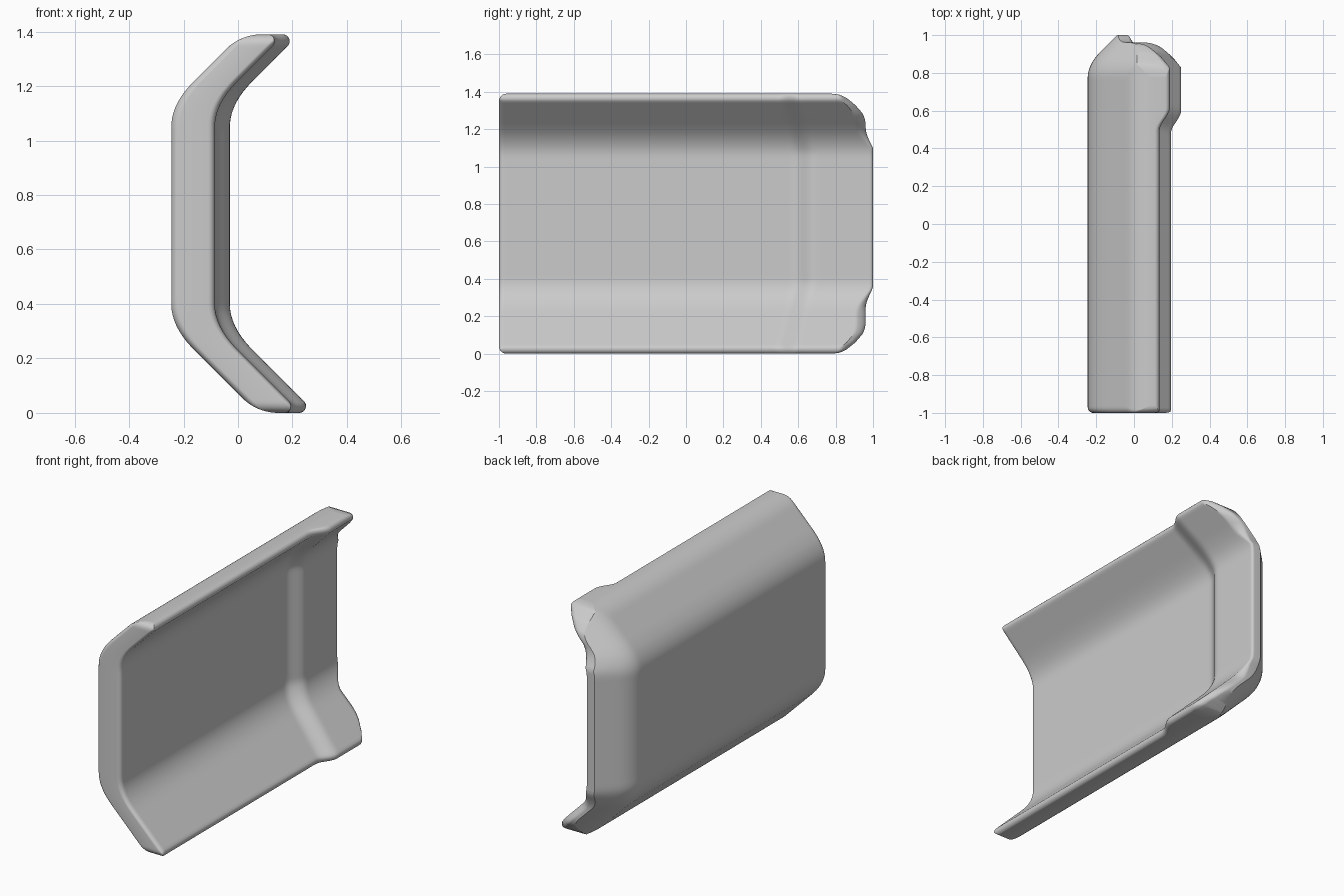
import bpy
import bmesh
from math import sqrt, radians

cube = bpy.data.objects.get("Cube")
if cube:
    bpy.data.objects.remove(cube)

MID, TOP, LOW = 0.725, 0.665, 0.725    # bend centre height, reach above and below it
WALL, LINER = 0.16, 0.055              # wall thickness, thickening near the back


def clamp(t):
    return max(0.0, min(1.0, t))


def smooth_step(t):
    t = clamp(t)
    return t * t * (3 - 2 * t)


def bend(t, k):
    """Ramp from flat to a 45 degree slope with a rounded corner."""
    if t <= -k:
        return 0.0
    return t if t >= k else (t + k) ** 2 / (4 * k)


def arc(d, r):
    return sqrt(max(0.0, r * r - (r - min(d, r)) ** 2))


def round_edge(d, r):
    """Quarter round at a square edge."""
    return r - arc(d, r)


def round_tip(d, r):
    """Round the sharp lip of the slanted flange."""
    return 2.414 * r - arc(d, r) - d if d < 1.707 * r else 0.0


def round_shoulder(d, r):
    """Round the blunt outer edge of the slanted flange."""
    return 0.414 * r - arc(d, r) + d if d < 0.293 * r else 0.0


CORNER = [(0, 0.78), (0.005, 0.82), (0.02, 0.855), (0.06, 0.905), (0.11, 0.948), (0.15, 0.96)]


def back_end(h, d):
    """Outline of the back end: full at the wall, stepped and cut at the flanges."""
    if h < 0.48:
        return 0.96 + 0.04 * clamp((0.48 - h) / 0.105) ** 1.5
    for (d0, y0), (d1, y1) in zip(CORNER, CORNER[1:]):
        if d <= d1:
            return y0 + (y1 - y0) * (d - d0) / (d1 - d0)
    return 0.96


def section(y, h, d, front, back):
    """Outer and inner x of the shell at one point."""
    slant = clamp((h - 0.37) / 0.12)
    base = -0.245 + bend(h - 0.41, 0.085)
    edge = min(d, 0.75 * (back - y)) if slant > 0 else d
    # outer side: flange shoulder, back chamfer, front rim
    cut_out = max(round_shoulder(d, 0.19),
                  bend(y - 0.845, 0.07) * (1 + 0.15 * slant),
                  round_edge(y - front, 0.03))
    # inner side: lip, back rim, front rim
    cut_in = max(round_tip(edge, 0.025 * slant),
                 round_edge(back - y, 0.015),
                 round_edge(y - front, 0.025))
    start = 0.57 - 0.09 * clamp((h - 0.35) / 0.35)
    inner = base + WALL + LINER * smooth_step((y - start) / 0.12) - cut_in
    return min(base + cut_out, inner - 0.012), inner


# Grid spacing, finer at the rims, bends and back
rim = [0.2 * (i / 18) ** 2 for i in range(18)]
body = [0.2 + i * 0.02 for i in range(60)]
heights = [r for r in rim] + [b for b in body if b < 1.19] + [1.39 - r for r in reversed(rim)]
fine = [0.03 * (i / 10) ** 2 for i in range(10)]
spans = (fine + [0.03 + 0.065 * i for i in range(11)]
         + [0.72 + 0.01 * i for i in range(26)] + [1 - f for f in reversed(fine)])

bm = bmesh.new()
outer, inner = [], []
for z in heights:
    h = abs(z - MID)
    d = max(0.0, (TOP if z > MID else LOW) - h)
    front = -1 + round_edge(d, 0.04)
    back = back_end(h, d)
    row_out, row_in = [], []
    for t in spans:
        y = front + (back - front) * t
        x0, x1 = section(y, h, d, front, back)
        row_out.append(bm.verts.new((x0, y, z)))
        row_in.append(bm.verts.new((x1, y, z)))
    outer.append(row_out)
    inner.append(row_in)

# Skin both sides, then close the rim
rows, cols = len(heights), len(spans)
for i in range(rows - 1):
    for j in range(cols - 1):
        for g in (outer, inner):
            bm.faces.new((g[i][j], g[i + 1][j], g[i + 1][j + 1], g[i][j + 1]))
    for j in (0, cols - 1):
        bm.faces.new((outer[i][j], outer[i + 1][j], inner[i + 1][j], inner[i][j]))
for j in range(cols - 1):
    for i in (0, rows - 1):
        bm.faces.new((outer[i][j], outer[i][j + 1], inner[i][j + 1], inner[i][j]))
bmesh.ops.recalc_face_normals(bm, faces=bm.faces)

mesh = bpy.data.meshes.new("channel_shell")
bm.to_mesh(mesh)
bm.free()
shell = bpy.data.objects.new("channel_shell", mesh)
bpy.context.collection.objects.link(shell)

# Plain grey material
grey = bpy.data.materials.new("plain_grey")
grey.use_nodes = True
colour = (0.6, 0.6, 0.6, 1)
grey.diffuse_color = colour
grey.node_tree.nodes["Principled BSDF"].inputs["Base Color"].default_value = colour
mesh.materials.append(grey)

bpy.ops.object.select_all(action="DESELECT")
shell.select_set(True)
bpy.context.view_layer.objects.active = shell
bpy.ops.object.shade_smooth_by_angle(angle=radians(35))
